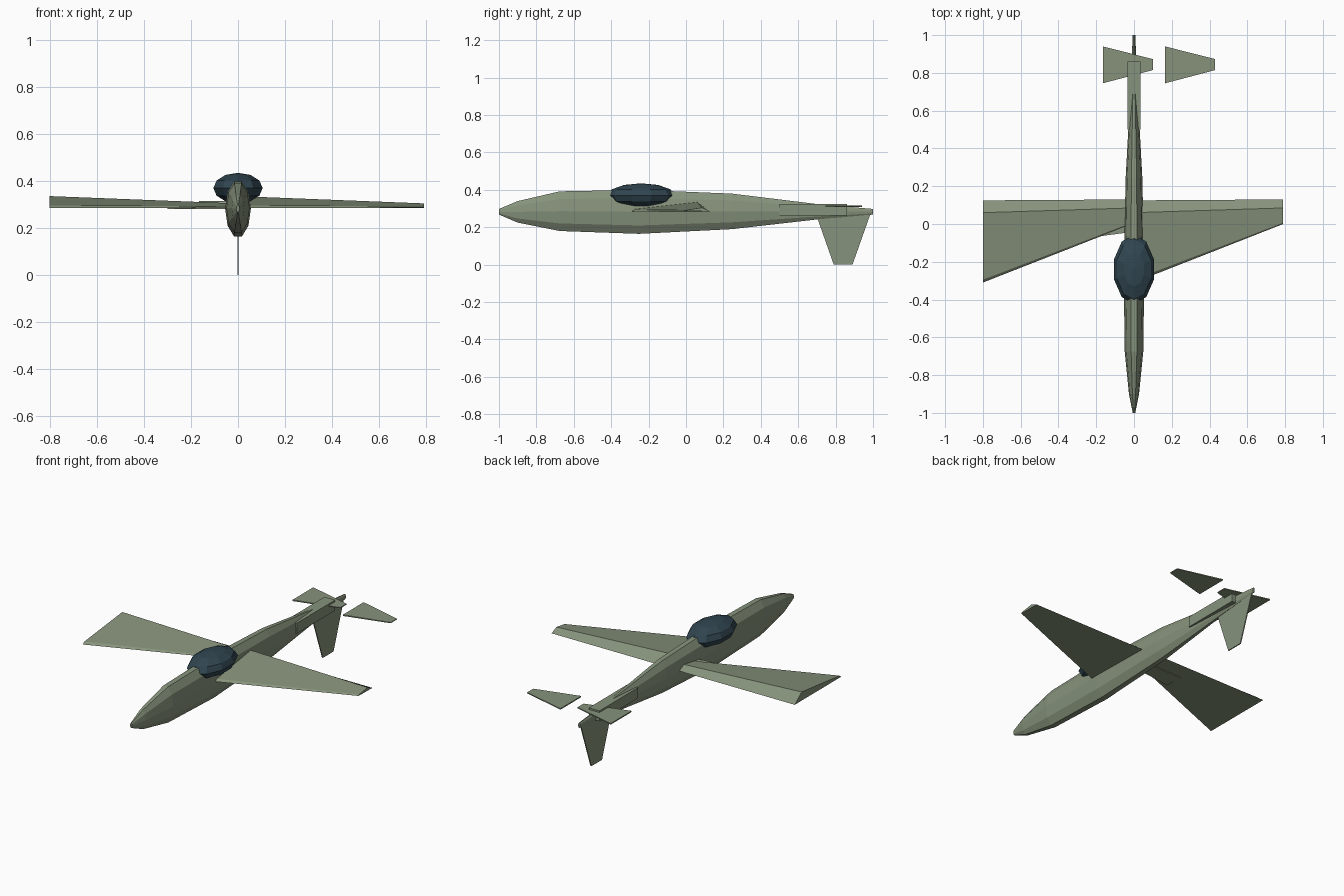
import bpy, bmesh
from math import cos, sin, tau

if "Cube" in bpy.data.objects:
    bpy.data.objects.remove(bpy.data.objects["Cube"])


def material(name, colour):
    m = bpy.data.materials.new(name)
    m.diffuse_color = (*colour, 1)
    m.use_nodes = True
    m.node_tree.nodes["Principled BSDF"].inputs["Base Color"].default_value = m.diffuse_color
    return m


GREEN = material("dull_green", (0.24, 0.29, 0.20))
DARK = material("dark_glass", (0.03, 0.06, 0.08))


def loft(name, sections, mat):
    """Skin a list of closed sections (equal point counts) and cap both ends."""
    bm = bmesh.new()
    rings = [[bm.verts.new(p) for p in s] for s in sections]
    n = len(rings[0])
    for a, b in zip(rings, rings[1:]):
        for i in range(n):
            j = (i + 1) % n
            bm.faces.new((a[i], a[j], b[j], b[i]))
    bm.faces.new(rings[0])
    bm.faces.new(rings[-1])
    bmesh.ops.recalc_face_normals(bm, faces=bm.faces)
    mesh = bpy.data.meshes.new(name)
    bm.to_mesh(mesh)
    bm.free()
    mesh.materials.append(mat)
    ob = bpy.data.objects.new(name, mesh)
    bpy.context.collection.objects.link(ob)
    return ob


def slab(x, y0, y1, z0, z1):
    return [(x, y0, z0), (x, y1, z0), (x, y1, z1), (x, y0, z1)]


# Ten-sided fuselage: station y, bottom z, top z
stations = [(-1, .268, .298), (-.9, .225, .34), (-.675, .18, .392), (-.25, .165, .40),
            (.245, .19, .38), (.71, .243, .323), (1, .268, .298)]
body = []
for y, lo, hi in stations:
    h = (hi - lo) / 2
    body.append([(.465 * h * cos(tau * k / 10), y, (lo + hi) / 2 + h * sin(tau * k / 10) / .951)
                 for k in range(10)])
loft("fuselage", body, GREEN)

# Two wings, both tapering towards +x
for side, x in (("left", -.8), ("right", 0)):
    root = [(x, -.31, .285), (x, .125, .285), (x, .06, .336), (x, -.295, .297)]
    tip = [(x + .79, 0, .287), (x + .79, .13, .285), (x + .79, .085, .305), (x + .79, .007, .293)]
    loft(side + "_wing", [root, tip], GREEN)

# Small panel under the left wing beside the body
loft("wing_root_panel", [slab(-.3, -.08, .03, .281, .289),
                         slab(-.03, -.045, .03, .281, .289)], GREEN)

# Tailplanes, tapering the same way
for side, x in (("left", -.165), ("right", .165)):
    loft(side + "_tailplane", [slab(x, .745, .94, .309, .316),
                               slab(x + .265, .815, .873, .310, .315)], GREEN)

# Rear body block
loft("tail_block", [slab(-.035, .50, .86, .263, .325), slab(.035, .50, .86, .263, .325)], GREEN)

# Fin hanging below the tail
fin = [(.70, .255), (.985, .268), (.89, 0), (.79, 0)]
loft("tail_fin", [[(x, y, z) for y, z in fin] for x in (-.003, .003)], GREEN)

# Faceted canopy
bpy.ops.mesh.primitive_uv_sphere_add(segments=10, ring_count=6, location=(0, -.24, .37))
canopy = bpy.context.object
canopy.name = "canopy"
# Align a vertex with the x axis and flatten the sphere
bm = bmesh.new()
bm.from_mesh(canopy.data)
bmesh.ops.scale(bm, vec=(.11, .182, .065), verts=bm.verts)
bm.to_mesh(canopy.data)
bm.free()
canopy.data.materials.append(DARK)
